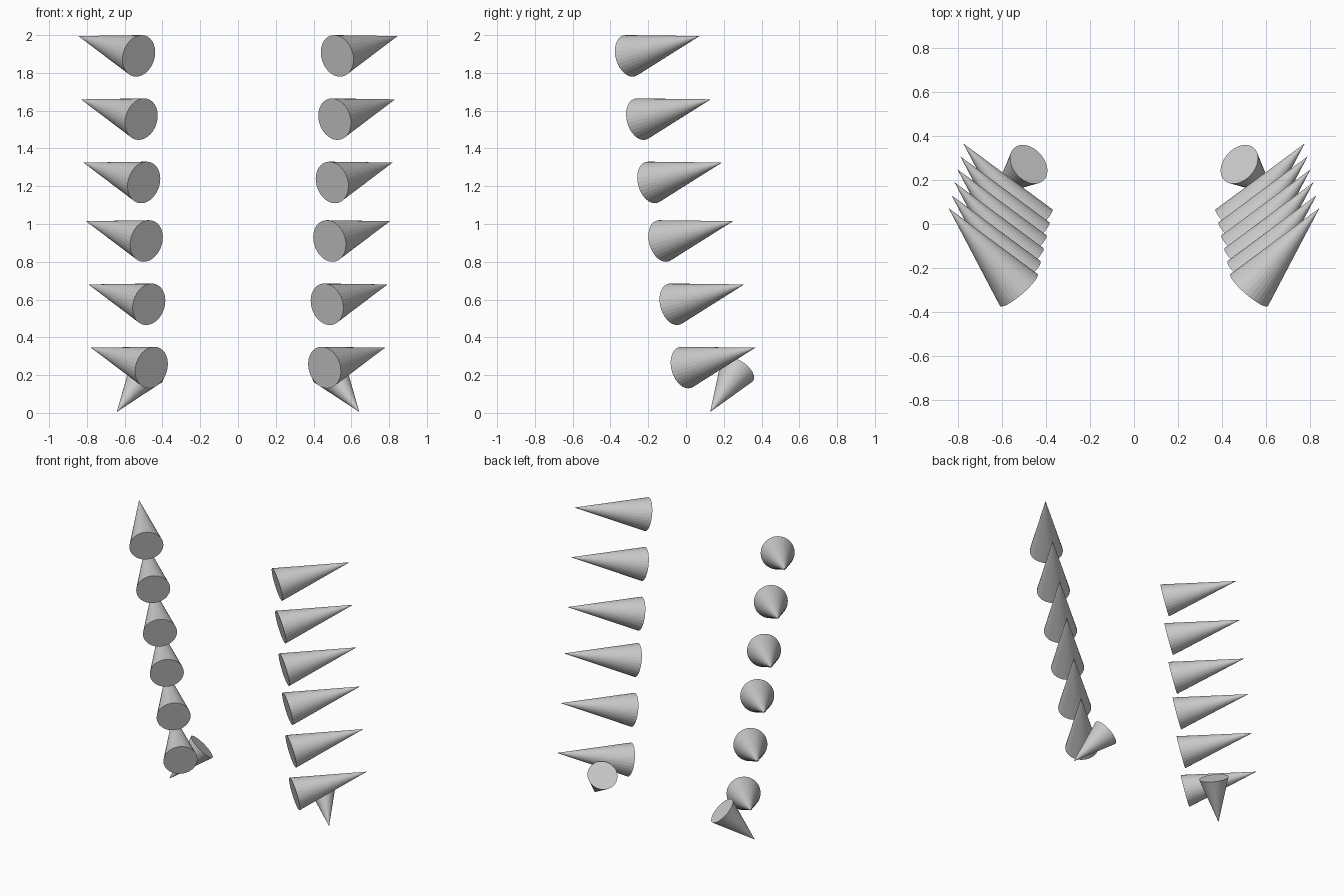
import bpy
from mathutils import Vector

if "Cube" in bpy.data.objects:
    bpy.data.objects.remove(bpy.data.objects["Cube"])


def cone_pair(name, base, tip, radius, normal=None):
    """Spike from base centre to tip, mirrored across x."""
    base, tip = Vector(base), Vector(tip)
    axis = tip - base
    for side, sx in (("right", 1), ("left", -1)):
        flip = Vector((sx, 1, 1))
        d = axis * flip
        bpy.ops.mesh.primitive_cone_add(vertices=32, radius1=radius, radius2=0,
                                        depth=d.length,
                                        location=(base + tip) / 2 * flip)
        ob = bpy.context.object
        ob.name = f"{name}_{side}"
        ob.rotation_euler = d.to_track_quat('Z', 'Y').to_euler()


# Two leaning rows of spikes, each a shifted copy of the lowest
heights = [0.24, 0.575, 0.91 - 0.0, 1.22, 1.555, 1.89]
heights[2] = 0.91
for i, z in enumerate(heights):
    t = i / 5
    base = Vector((0.458 + 0.067 * t, -0.006 - 0.295 * t, z))
    cone_pair(f"spike_{i + 1}", base, base + Vector((0.32, 0.373, 0.105)), 0.1125)

# Small downward spikes at the bottom
cone_pair("lower_spike", (0.48, 0.272, 0.225), (0.642, 0.128, 0.005), 0.1)
